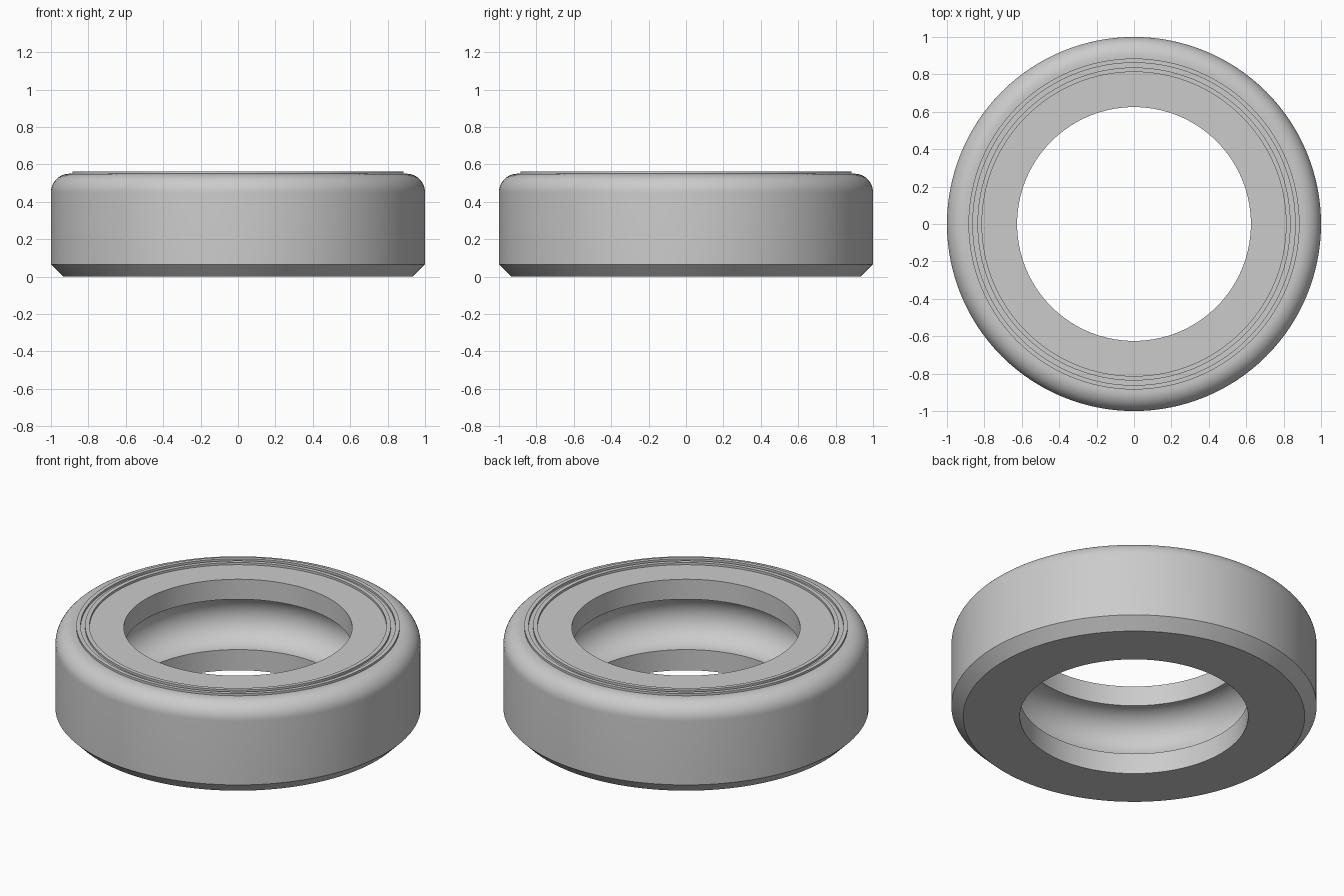
import bpy, bmesh, math

if "Cube" in bpy.data.objects:
    bpy.data.objects.remove(bpy.data.objects["Cube"])

SEGMENTS = 128

grey = bpy.data.materials.new("steel_grey")
grey.diffuse_color = (0.6, 0.6, 0.6, 1)
grey.use_nodes = True
grey.node_tree.nodes["Principled BSDF"].inputs["Base Color"].default_value = grey.diffuse_color


def arc(cx, cz, r, start, end, steps):
    """Points (radius, height) on an arc, angles in degrees."""
    angles = [math.radians(start + (end - start) * i / steps) for i in range(steps + 1)]
    return [(cx + r * math.cos(a), cz + r * math.sin(a)) for a in angles]


def lathe(name, profile):
    """Spin a closed profile around z."""
    bm = bmesh.new()
    rings = []
    for i in range(SEGMENTS):
        a = 2 * math.pi * i / SEGMENTS
        rings.append([bm.verts.new((r * math.cos(a), r * math.sin(a), z)) for r, z in profile])
    n = len(profile)
    for i in range(SEGMENTS):
        a, b = rings[i], rings[(i + 1) % SEGMENTS]
        for j in range(n):
            k = (j + 1) % n
            bm.faces.new((a[j], b[j], b[k], a[k]))
    bmesh.ops.recalc_face_normals(bm, faces=bm.faces)
    mesh = bpy.data.meshes.new(name)
    bm.to_mesh(mesh)
    bm.free()
    obj = bpy.data.objects.new(name, mesh)
    bpy.context.collection.objects.link(obj)
    mesh.materials.append(grey)
    bpy.ops.object.select_all(action='DESELECT')
    obj.select_set(True)
    bpy.context.view_layer.objects.active = obj
    bpy.ops.object.shade_smooth_by_angle(angle=math.radians(25))
    return obj


TOP, RIDGE, BORE = 0.55, 0.563, 0.625

# Chamfered base and outer wall, then the rounded shoulder
profile = [(BORE, 0), (0.935, 0), (1, 0.065)]
profile += arc(0.9, TOP - 0.1, 0.1, 0, 90, 12)
# Two thin raised ridges on the top face
for outer, inner in ((0.885, 0.862), (0.837, 0.813)):
    profile += [(outer, TOP), (outer, RIDGE), (inner, RIDGE), (inner, TOP)]
# Bore with a half-round groove
profile += [(BORE, TOP)]
profile += arc(BORE, 0.277, 0.152, 90, -90, 24)

lathe("ring_body", profile)
